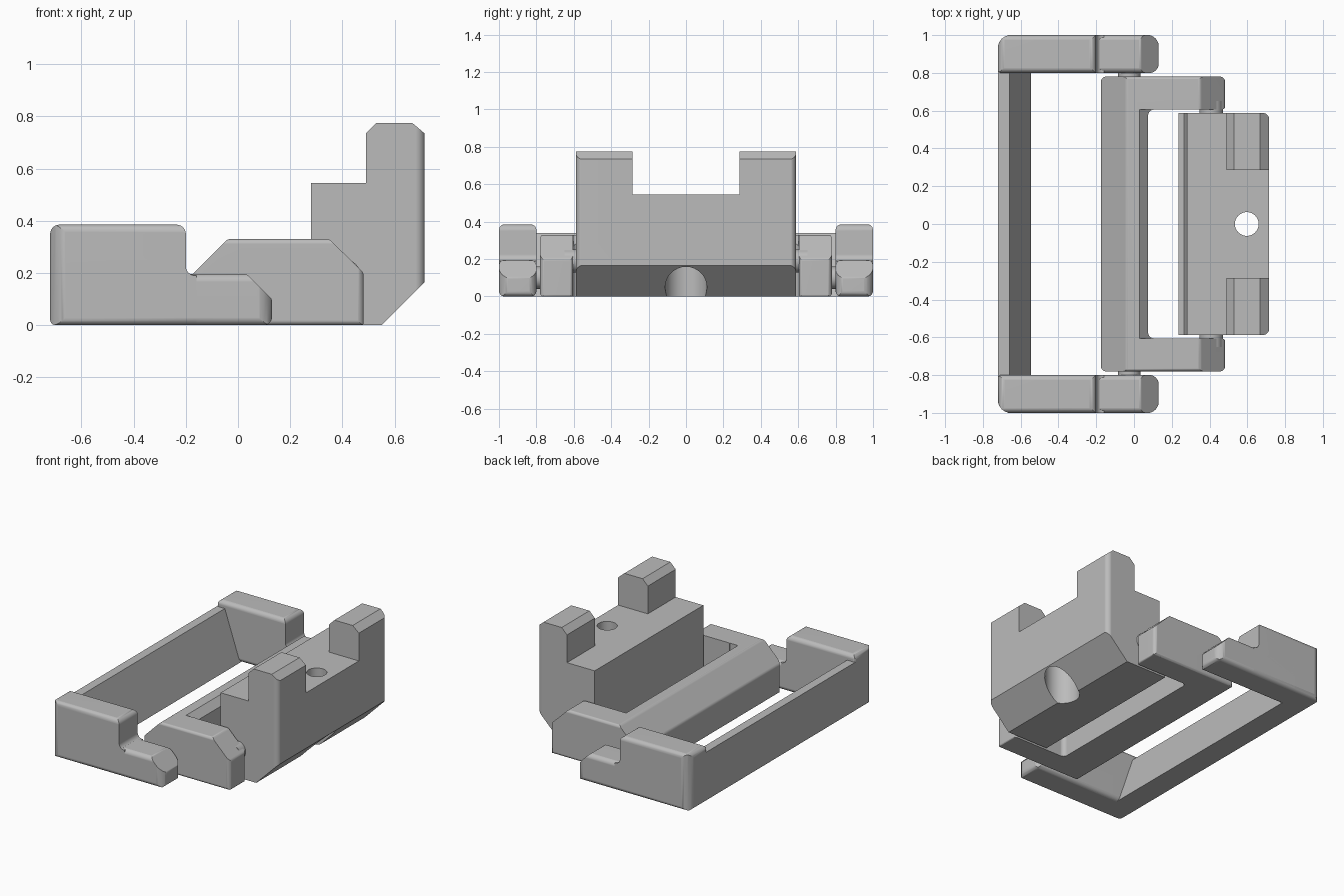
import bpy, bmesh, math
from mathutils import Vector

cube = bpy.data.objects.get("Cube")
if cube:
    bpy.data.objects.remove(cube, do_unlink=True)

grey = bpy.data.materials.new("plain grey")
grey.use_nodes = True
grey.diffuse_color = (0.5, 0.5, 0.5, 1)
bsdf = grey.node_tree.nodes["Principled BSDF"]
bsdf.inputs["Base Color"].default_value = grey.diffuse_color
bsdf.inputs["Roughness"].default_value = 0.6


def rounded(corners, steps=6):
    """Outline from (a, b, radius) corners, each turned into an arc."""
    out = []
    n = len(corners)
    for i, (a, b, r) in enumerate(corners):
        v = Vector((a, b))
        if r == 0:
            out.append(v)
            continue
        to_prev = (Vector(corners[i - 1][:2]) - v).normalized()
        to_next = (Vector(corners[(i + 1) % n][:2]) - v).normalized()
        half = to_prev.angle(to_next) / 2
        centre = v + (to_prev + to_next).normalized() * (r / math.sin(half))
        u1 = v + to_prev * (r / math.tan(half)) - centre
        u2 = v + to_next * (r / math.tan(half)) - centre
        for k in range(steps + 1):
            out.append(centre + u1.lerp(u2, k / steps).normalized() * r)
    return out


def circle(a, b, r, n=32):
    return [(a + r * math.cos(math.tau * k / n), b + r * math.sin(math.tau * k / n), 0)
            for k in range(n)]


def box(a0, a1, b0, b1, r=0):
    return [(a0, b0, r), (a1, b0, r), (a1, b1, r), (a0, b1, r)]


def prism(name, axis, corners, lo, hi):
    """Extrude an outline along an axis from lo to hi."""
    place = {"X": lambda p, h: (h, p[0], p[1]),
             "Y": lambda p, h: (p[0], h, p[1]),
             "Z": lambda p, h: (p[0], p[1], h)}[axis]
    pts = rounded(corners)
    bm = bmesh.new()
    low = [bm.verts.new(place(p, lo)) for p in pts]
    top = [bm.verts.new(place(p, hi)) for p in pts]
    bm.faces.new(low)
    bm.faces.new(top)
    for i in range(len(pts)):
        j = (i + 1) % len(pts)
        bm.faces.new((low[i], low[j], top[j], top[i]))
    bmesh.ops.recalc_face_normals(bm, faces=bm.faces)
    mesh = bpy.data.meshes.new(name)
    bm.to_mesh(mesh)
    bm.free()
    mesh.materials.append(grey)
    obj = bpy.data.objects.new(name, mesh)
    bpy.context.collection.objects.link(obj)
    return obj


def carve(obj, operation, *tool):
    """Boolean the object with a prism, then discard the prism."""
    cutter = prism("cutter", *tool)
    mod = obj.modifiers.new("carve", "BOOLEAN")
    mod.operation = operation
    mod.solver = "EXACT"
    mod.object = cutter
    dg = bpy.context.evaluated_depsgraph_get()
    mesh = bpy.data.meshes.new_from_object(obj.evaluated_get(dg))
    obj.modifiers.clear()
    obj.data = mesh
    bpy.data.objects.remove(cutter, do_unlink=True)


parts = []

# Outer frame: a stepped arm on each side, with a sloped rail between
rail = [(-0.72, 0, 0.02), (-0.545, 0, 0), (-0.66, 0.34, 0), (-0.72, 0.34, 0)]
parts.append(prism("outer_rail", "Y", rail, -0.9, 0.9))
high_profile = [(-0.72, 0, 0.02), (-0.16, 0, 0), (-0.16, 0.19, 0),
                (-0.2, 0.19, 0.035), (-0.2, 0.385, 0.035), (-0.72, 0.385, 0.035)]
low_profile = [(-0.5, 0, 0), (0.13, 0, 0.03), (0.13, 0.1, 0.02),
               (0.035, 0.195, 0.02), (-0.5, 0.195, 0)]
for side, s in (("left", 1), ("right", -1)):
    plan = [(-0.721, s * 1.001, 0.07), (0.131, s * 1.001, 0.06),
            (0.131, s * 0.799, 0.05), (-0.721, s * 0.799, 0.02)]
    for name, profile, top in (("arm_block", high_profile, 0.385),
                               ("arm_tip", low_profile, 0.195)):
        arm = prism(f"outer_{name}_{side}", "Y", profile, s * 0.7, s * 1.1)
        carve(arm, "INTERSECT", "Z", plan, -0.1, 1)
        section = box(s * 0.8, s, -0.0005, top + 0.0005, 0.03)
        carve(arm, "INTERSECT", "X", section, -1, 1)
        parts.append(arm)

# Middle frame: U-shaped plan with a chamfered side profile
link_profile = [(-0.175, 0, 0.01), (0.482, 0, 0.01), (0.482, 0.2, 0.03),
                (0.35, 0.33, 0.03), (-0.04, 0.33, 0.03), (-0.175, 0.195, 0.03)]
link_plan = [(-0.176, -0.781, 0.03), (0.483, -0.781, 0.03), (0.483, -0.605, 0.02),
             (0.075, -0.605, 0.03), (0.075, 0.605, 0.03), (0.483, 0.605, 0.02),
             (0.483, 0.781, 0.03), (-0.176, 0.781, 0.03)]
link = prism("middle_frame", "Y", link_profile, -1, 1)
carve(link, "INTERSECT", "Z", link_plan, -0.1, 1)
carve(link, "INTERSECT", "X", box(-0.78, 0.78, -0.001, 0.331, 0.02), -1, 1)
carve(link, "DIFFERENCE", "Y", [(0.02, 0.34, 0), (0.09, 0.34, 0), (0.09, 0.27, 0)],
      -0.605, 0.605)
parts.append(link)

# Clamp block: one profile, notched to leave two prongs, with a stepped bore
block_profile = [(0.235, 0, 0), (0.55, 0, 0), (0.715, 0.165, 0), (0.715, 0.735, 0),
                 (0.668, 0.775, 0), (0.53, 0.775, 0), (0.49, 0.735, 0),
                 (0.49, 0.545, 0), (0.28, 0.545, 0), (0.28, 0.1, 0),
                 (0.265, 0.06, 0), (0.235, 0.06, 0)]
block = prism("clamp_block", "Y", block_profile, -0.8, 0.8)
block_plan = [(0.1, -0.588, 0), (0.716, -0.588, 0.035),
              (0.716, 0.588, 0.035), (0.1, 0.588, 0)]
carve(block, "INTERSECT", "Z", block_plan, -0.1, 1)
carve(block, "DIFFERENCE", "X", box(-0.287, 0.287, 0.545, 1), 0.4, 0.9)
carve(block, "DIFFERENCE", "Z", circle(0.597, 0, 0.063), -0.1, 1)
carve(block, "DIFFERENCE", "Z", circle(0.597, 0, 0.112), -0.1, 0.3)
parts.append(block)

# Hinge pins bridging the gaps between the frames
for side, s in (("left", 1), ("right", -1)):
    parts.append(prism(f"inner_pin_{side}", "Y", circle(0.408, 0.19, 0.062),
                       s * 0.55, s * 0.65))
    parts.append(prism(f"outer_pin_{side}", "Y", circle(-0.025, 0.1, 0.06),
                       s * 0.74, s * 0.85))

# Smooth fillets, crisp flats
for obj in parts:
    bpy.ops.object.select_all(action="DESELECT")
    obj.select_set(True)
    bpy.context.view_layer.objects.active = obj
    bpy.ops.object.shade_smooth_by_angle(angle=math.radians(28))
    normals = obj.modifiers.new("flat_faces", "WEIGHTED_NORMAL")
    normals.keep_sharp = True
